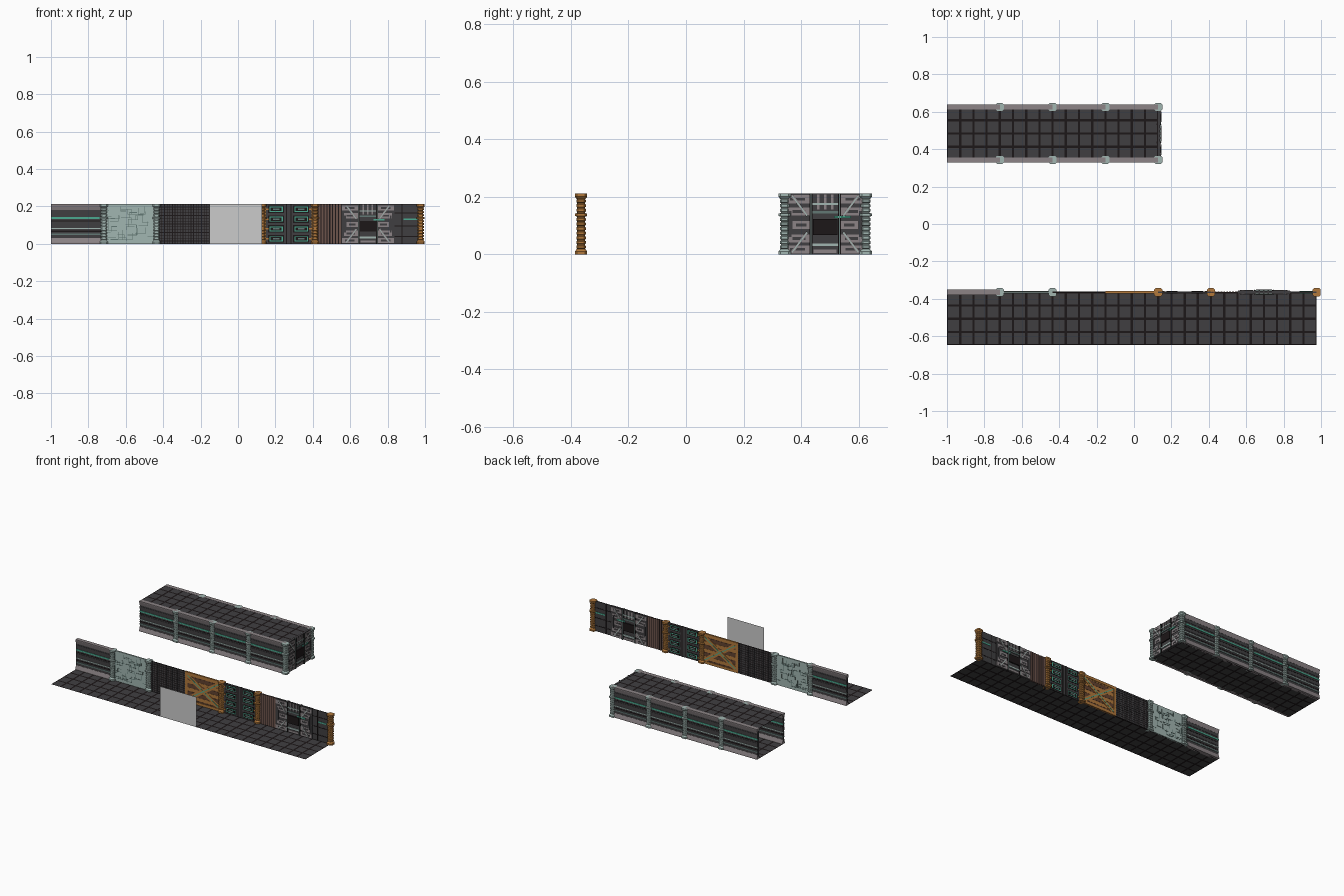
import bpy, bmesh, math, random
from mathutils import Matrix, Vector

if "Cube" in bpy.data.objects:
    bpy.data.objects.remove(bpy.data.objects["Cube"])

S = 0.2824          # module length
H = 0.2118          # wall height
ROW_Y = -0.365      # wall line of the open row
COR_Y = (0.343, 0.6255)
COR_C = sum(COR_Y) / 2
random.seed(4)

# Materials
COLS = {'dark': (66, 65, 67), 'black': (34, 29, 30), 'mauve': (139, 131, 133),
        'pale': (160, 180, 175), 'trace': (98, 120, 116), 'teal': (76, 168, 142),
        'orange': (176, 120, 62), 'brown': (98, 68, 50), 'slat': (108, 84, 76)}
NAMES = list(COLS)
MATS = []
for n, c in COLS.items():
    m = bpy.data.materials.new(n)
    m.diffuse_color = [(v / 255) ** 2.2 for v in c] + [1]
    m.use_nodes = True
    m.node_tree.nodes["Principled BSDF"].inputs["Base Color"].default_value = m.diffuse_color
    MATS.append(m)


def box(bm, x, z, w, h, d, mat, ang=0, y=0):
    """Block centred on the panel plane; w along x, h along z, d deep, turned in the plane."""
    M = Matrix.Translation((x, y, z)) @ Matrix.Rotation(-ang, 4, 'Y') @ Matrix.Diagonal((w, d, h, 1))
    r = bmesh.ops.create_cube(bm, size=1, matrix=M)
    for f in {f for v in r['verts'] for f in v.link_faces}:
        f.material_index = NAMES.index(mat)


def bar(bm, a, b, h, d, mat):
    """Beam from point a to point b in the panel plane."""
    v = Vector(b) - Vector(a)
    box(bm, (a[0] + b[0]) / 2, (a[1] + b[1]) / 2, v.length, h, d, mat, math.atan2(v.y, v.x))


def extrude(bm, prof, w, mat):
    """Closed (y, z) profile run along x."""
    A, B = ([bm.verts.new((s * w / 2, y, z)) for y, z in prof] for s in (-1, 1))
    k = len(prof)
    fs = [bm.faces.new(A), bm.faces.new(B)]
    fs += [bm.faces.new((A[i], A[(i + 1) % k], B[(i + 1) % k], B[i])) for i in range(k)]
    for f in fs:
        f.material_index = NAMES.index(mat)


def mesh(bm, name, fix=True):
    if fix:
        bmesh.ops.recalc_face_normals(bm, faces=bm.faces)
    me = bpy.data.meshes.new(name)
    bm.to_mesh(me)
    bm.free()
    for m in MATS:
        me.materials.append(m)
    return me


def place(me, x, y, z=0, rot=0):
    o = bpy.data.objects.new(me.name, me)
    o.location = (x, y, z)
    o.rotation_euler.z = rot
    bpy.context.collection.objects.link(o)
    return o


def at(i):
    return -1 + i * S


# Tiled floor strip
def tiles(name, n, x, y, z):
    bm = bmesh.new()
    t, g = S / 4, 0.006

    def cuts(k):
        return [0] + [c for i in range(k) for c in (i * t + g, (i + 1) * t - g)] + [k * t]
    xs, ys = cuts(n * 4), cuts(4)
    vs = [[bm.verts.new((a, b, 0)) for b in ys] for a in xs]
    for i in range(len(xs) - 1):
        for j in range(len(ys) - 1):
            f = bm.faces.new((vs[i][j], vs[i + 1][j], vs[i + 1][j + 1], vs[i][j + 1]))
            f.material_index = NAMES.index('dark' if i % 2 and j % 2 else 'black')
    # merge doubled groove strips
    bmesh.ops.remove_doubles(bm, verts=bm.verts, dist=1e-5)
    place(mesh(bm, name, False), x, y, z)


# Ribbed pillar: chamfered square sections stacked up a profile
def pillar(name, mat, rib):
    prof = [(0, .0215), (.011, .0215), (.018, .0155)]
    n = 11
    step = (H - .036) / n
    for i in range(n):
        z = .018 + i * step
        r = .0215 if i == 7 else .0165
        prof += [(z + step * .1, .013), (z + step * .25, r), (z + step * .75, r), (z + step * .9, .013)]
    prof += [(H - .018, .0155), (H - .011, .0215), (H, .0215)]
    bm = bmesh.new()
    rings = []
    for z, r in prof:
        c = r * .65
        rings.append([bm.verts.new((a, b, z)) for a, b in
                      ((r, -c), (r, c), (c, r), (-c, r), (-r, c), (-r, -c), (-c, -r), (c, -r))])
    bm.faces.new(rings[0][::-1])
    bm.faces.new(rings[-1])
    for p, q in zip(rings, rings[1:]):
        for i in range(8):
            j = (i + 1) % 8
            f = bm.faces.new((p[i], p[j], q[j], q[i]))
            if p[0].co.x == q[0].co.x == .013:
                f.material_index = NAMES.index(rib)
    for f in bm.faces:
        if f.material_index == 0:
            f.material_index = NAMES.index(mat)
    return mesh(bm, name)


# Corridor wall: dark slab with sloped rails and stripes
bm = bmesh.new()
box(bm, 0, H / 2, S, H - .03, .012, 'dark')
rail = [(-.0135, 0), (.0135, 0), (.0135, .006), (.007, .03), (-.007, .03), (-.0135, .006)]
extrude(bm, rail, S, 'mauve')
extrude(bm, [(y, H - z) for y, z in rail], S, 'mauve')
for z, h, d, c in ((.165, .016, .016, 'dark'), (.139, .010, .018, 'teal'), (.122, .006, .014, 'black'),
                   (.104, .018, .016, 'dark'), (.081, .006, .017, 'pale'), (.066, .008, .014, 'black'),
                   (.050, .008, .017, 'trace')):
    box(bm, 0, z, S, h, d, c)
striped = mesh(bm, 'striped_wall')

# Circuit wall: pale slab with raised right-angled traces
bm = bmesh.new()
box(bm, 0, H / 2, S, H, .010, 'pale')
for i in range(34):
    x, z = random.uniform(-.115, .115), random.uniform(.015, .19)
    x2 = max(-.125, min(.125, x + random.choice((-1, 1)) * random.uniform(.02, .06)))
    z2 = max(.01, min(.2, z + random.choice((-1, 1)) * random.uniform(.015, .05)))
    bar(bm, (x, z), (x2, z), .003, .013, 'trace')
    bar(bm, (x2, z), (x2, z2), .003, .013, 'trace')
circuit = mesh(bm, 'circuit_wall')

# Grille wall: studs in a grid
bm = bmesh.new()
box(bm, 0, H / 2, S, H, .006, 'black')
for i in range(20):
    for j in range(14):
        box(bm, (i - 9.5) * S / 20, (j + .5) * H / 14, .0105, .0115, .009, 'dark')
grille = mesh(bm, 'grille_wall')

# Crate wall: planks, frame and crossed beams
bm = bmesh.new()
box(bm, 0, H / 2, S, H, .004, 'brown')
for j in range(8):
    box(bm, 0, (j + .5) * H / 8, S - .02, H / 8 - .004, .006, 'orange' if j % 2 else 'brown')
for s in (-1, 1):
    box(bm, s * (S / 2 - .009), H / 2, .018, H, .012, 'orange')
    box(bm, 0, H / 2 + s * (H / 2 - .009), S, .018, .012, 'orange')
    a, b = (-S / 2 + .02, H / 2 - s * .082), (S / 2 - .02, H / 2 + s * .082)
    bar(bm, a, b, .030, .009 + s * .001, 'orange')
    bar(bm, a, b, .005, .012 + s * .001, 'teal')
crate = mesh(bm, 'crossed_wall')

# Locker wall: two columns of four framed boxes
bm = bmesh.new()
box(bm, 0, H / 2, S, H, .006, 'dark')
for s in (-1, 1):
    box(bm, s * .128, H / 2, .012, H, .010, 'orange')
    box(bm, s * .012, H / 2, .006, H, .010, 'black')
    for j in range(4):
        z = (j + .5) * H / 4
        for w, h, d, c in ((.086, .040, .008, 'black'), (.072, .028, .010, 'teal'),
                           (.060, .018, .012, 'black'), (.036, .008, .013, 'trace')):
            box(bm, s * .067, z, w, h, d, c)
        box(bm, s * .117, z, .016, .008, .011, 'orange')
locker = mesh(bm, 'locker_wall')

# Slatted half wall
bm = bmesh.new()
box(bm, 0, H / 2, S / 2, H, .005, 'black')
for i in range(9):
    box(bm, (i - 4) * S / 18, H / 2, .010, H, .010, 'slat')
slats = mesh(bm, 'slatted_wall')

# Armoured bulkhead: plates, rails, braces and centre hatch
bm = bmesh.new()
box(bm, 0, H / 2, S, H, .012, 'dark')
box(bm, 0, .095, .086, .056, .028, 'black')
box(bm, 0, .034, .095, .010, .022, 'pale')
box(bm, 0, .147, .100, .008, .022, 'trace')
box(bm, .060, .130, .060, .008, .024, 'teal')
box(bm, 0, .012, .080, .012, .018, 'mauve')
for k in range(-1, 2):
    box(bm, k * .024, .183, .009, .052, .020, 'mauve')
box(bm, 0, .175, .09, .007, .022, 'pale')
for s in (-1, 1):
    for z, w in ((.018, .085), (.056, .075), (.103, .060), (.150, .075), (.192, .085)):
        box(bm, s * (.054 + w / 2), z, w, .028, .018, 'mauve')
        box(bm, s * (.054 + w / 2), z, w * .6, .010, .021, 'dark')
    box(bm, s * .049, H / 2, .010, H, .024, 'black')
    box(bm, s * .049, H / 2, .003, H, .027, 'trace')
    for up in (-1, 1):
        bar(bm, (s * .115, H / 2 + up * .098), (s * .062, H / 2 + up * .028), .010, .024, 'mauve')
        bar(bm, (s * .115, H / 2 + up * .098), (s * .062, H / 2 + up * .028), .004, .026, 'pale')
    box(bm, s * .122, H / 2, .010, .09, .022, 'dark')
bulkhead = mesh(bm, 'bulkhead_wall')

# Plain half wall with a light strip
bm = bmesh.new()
box(bm, 0, H / 2, S / 2, H, .006, 'dark')
for z in (.165, .095, .04):
    box(bm, 0, z, S / 2, .005, .009, 'black')
box(bm, -.03, H / 2, .005, H, .009, 'black')
box(bm, .015, .132, .075, .009, .011, 'teal')
plain = mesh(bm, 'light_strip_wall')

# Corridor assembly
green = pillar('pale_pillar', 'pale', 'trace')
amber = pillar('amber_pillar', 'orange', 'brown')
tiles('corridor_floor', 4, -1, COR_Y[0], 0)
tiles('corridor_ceiling', 4, -1, COR_Y[0], H - .001)
for y in COR_Y:
    for i in range(4):
        place(striped, at(i + .5), y)
        place(green, at(i + 1), y)
place(bulkhead, at(4) + .004, COR_C, 0, math.pi / 2)

# Open row assembly
tiles('row_floor', 7, -1, ROW_Y - S, 0)
for i, me in ((.5, striped), (1.5, circuit), (2.5, grille), (3.5, crate), (4.5, locker),
              (5.25, slats), (6, bulkhead), (6.75, plain)):
    place(me, at(i), ROW_Y)
for i, me in ((1, green), (2, green), (4, amber), (5, amber), (7, amber)):
    place(me, at(i), ROW_Y)

# Blank grey board on the front edge of the floor
bm = bmesh.new()
bm.faces.new([bm.verts.new((x * S / 2, 0, z)) for x, z in ((-1, 0), (1, 0), (1, H), (-1, H))])
me = bpy.data.meshes.new('blank_board')
bm.to_mesh(me)
bm.free()
place(me, at(3.5), ROW_Y - S)
